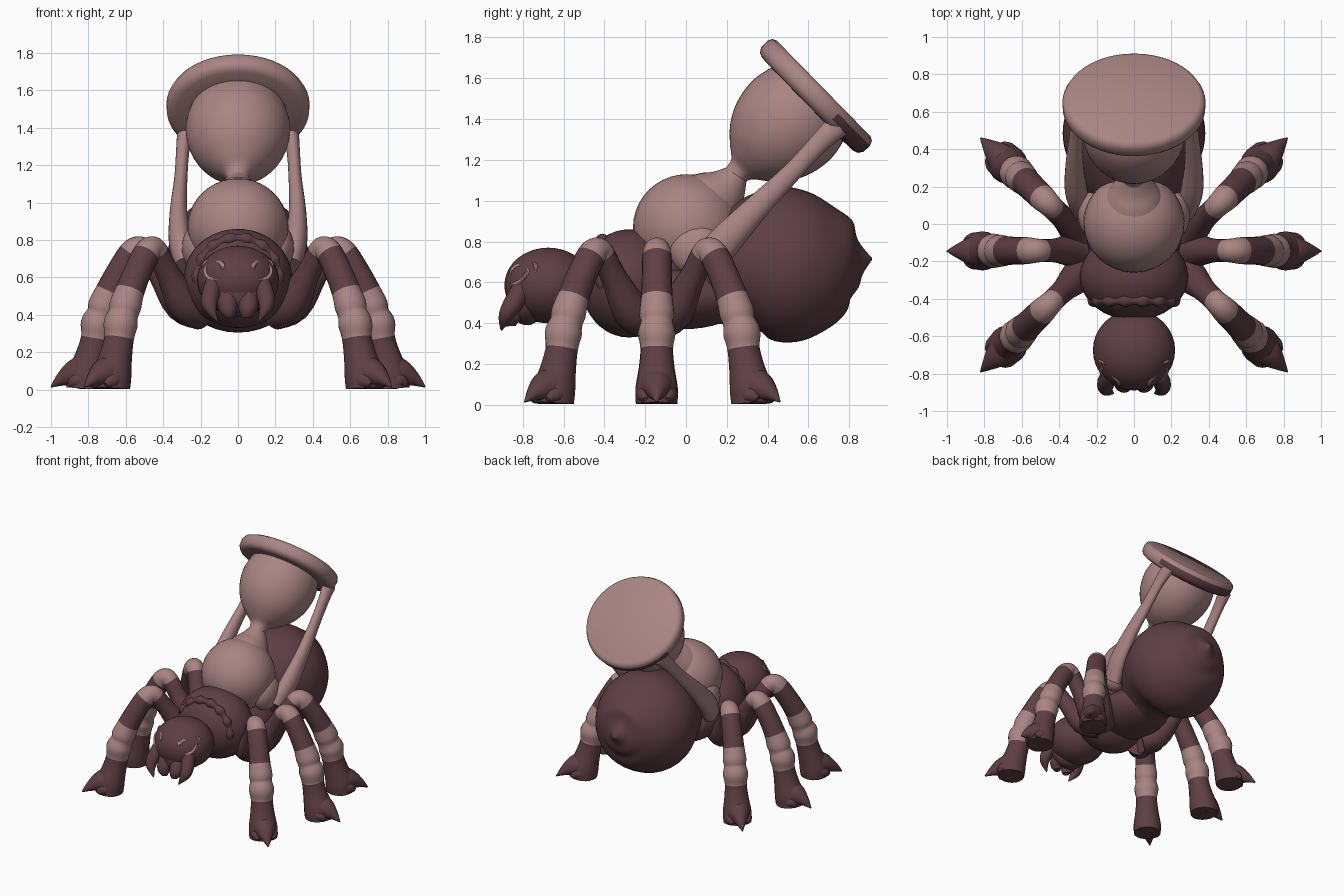
import bpy, bmesh, math
from mathutils import Vector

cube = bpy.data.objects.get("Cube")
if cube:
    bpy.data.objects.remove(cube)


def material(name, rgb):
    m = bpy.data.materials.new(name)
    m.use_nodes = True
    m.diffuse_color = (*rgb, 1)
    m.node_tree.nodes["Principled BSDF"].inputs["Base Color"].default_value = (*rgb, 1)
    return m


MATS = [material("dark_maroon", (0.112, 0.049, 0.058)),
        material("dusty_rose", (0.40, 0.235, 0.228))]
DARK, ROSE = 0, 1
X = Vector((1, 0, 0))
parts = []


def finish(bm, name):
    bmesh.ops.recalc_face_normals(bm, faces=bm.faces)
    me = bpy.data.meshes.new(name)
    bm.to_mesh(me)
    bm.free()
    for m in MATS:
        me.materials.append(m)
    ob = bpy.data.objects.new(name, me)
    bpy.context.collection.objects.link(ob)
    parts.append(ob)
    return ob


def ellipsoid(name, center, radii, color):
    bm = bmesh.new()
    bmesh.ops.create_uvsphere(bm, u_segments=32, v_segments=20, radius=1)
    for f in bm.faces:
        f.material_index = color
    ob = finish(bm, name)
    ob.location, ob.scale = center, radii


def spline(a, b, c, d, t):
    return 0.5 * (2 * b + (c - a) * t + (2 * a - 5 * b + 4 * c - d) * t * t
                  + (3 * b - a - 3 * c + d) * t ** 3)


def tube(name, pts, radii, color, side=X, steps=4, sides=24, flat=1.0):
    """Sweep oval rings along a path; color is one index or one per segment."""
    pts = [Vector(p) for p in pts]
    n = len(pts) - 1
    colors = [color] * n if isinstance(color, int) else color
    path, rad, cols = [], [], []
    for i in range(n):
        k = (max(i - 1, 0), i, i + 1, min(i + 2, n))
        for j in range(steps):
            path.append(spline(*[pts[q] for q in k], j / steps))
            rad.append(max(spline(*[radii[q] for q in k], j / steps), 0.002))
            cols.append(colors[i])
    path.append(pts[-1])
    rad.append(radii[-1])
    bm = bmesh.new()
    rings = []
    for i, p in enumerate(path):
        t = (path[min(i + 1, len(path) - 1)] - path[max(i - 1, 0)]).normalized()
        up = t.cross(side).normalized() * flat
        ring = []
        for s in range(sides):
            a = math.tau * s / sides
            v = p + rad[i] * (side * math.cos(a) + up * math.sin(a))
            v.z = max(v.z, 0.004)
            ring.append(bm.verts.new(v))
        rings.append(ring)
    for i in range(len(rings) - 1):
        for s in range(sides):
            r = (s + 1) % sides
            f = bm.faces.new((rings[i][s], rings[i][r], rings[i + 1][r], rings[i + 1][s]))
            f.material_index = cols[i]
    for ring, c in ((rings[0], cols[0]), (rings[-1], cols[-1])):
        bm.faces.new(ring).material_index = c
    return finish(bm, name)


# Body: head, thorax, waist and pointed abdomen
HEAD, HEAD_R = Vector((0, -0.675, 0.585)), Vector((0.22, 0.215, 0.185))
ellipsoid("head", HEAD, HEAD_R, DARK)
ellipsoid("muzzle", (0, -0.78, 0.52), (0.15, 0.095, 0.13), DARK)
ellipsoid("thorax", (0, -0.28, 0.595), (0.29, 0.235, 0.265), DARK)
ellipsoid("waist", (0, -0.02, 0.53), (0.26, 0.33, 0.16), DARK)
abdomen = [(0.0, 0.50, 0.13), (0.1, 0.56, 0.19), (0.2, 0.62, 0.27), (0.3, 0.66, 0.33),
           (0.42, 0.68, 0.375), (0.55, 0.69, 0.375), (0.68, 0.70, 0.32),
           (0.78, 0.71, 0.235), (0.83, 0.71, 0.155), (0.86, 0.712, 0.075), (0.912, 0.715, 0.004)]
tube("abdomen", [(0, y, z) for y, z, r in abdomen], [r for y, z, r in abdomen], DARK, sides=40)

# Ragged collar ridge behind the head
angles = [math.radians(-100 + 12.5 * i) for i in range(17)]
tube("collar_ridge", [(0.215 * math.sin(a), -0.41, 0.60 + 0.21 * math.cos(a)) for a in angles],
     [0.02 + 0.014 * (i % 2) for i in range(17)], DARK, side=Vector((0, 1, 0)), sides=12)

# Hourglass: lower bulb, neck, upper bulb and end disc along a leaning axis
ellipsoid("lower_bulb", (0, 0.005, 0.868), (0.27, 0.265, 0.262), ROSE)
tube("neck", [(0, 0.02, 0.90), (0, 0.09, 0.965), (0, 0.15, 1.02), (0, 0.20, 1.068), (0, 0.25, 1.13)],
     [0.235, 0.19, 0.15, 0.107, 0.058], ROSE, sides=32)
origin, axis = Vector((0, 0.235, 1.12)), Vector((0, 0.715, 0.70)).normalized()


def lathe(name, profile, color, steps, flat):
    return tube(name, [origin + axis * h for h, r in profile],
                [r for h, r in profile], color, steps=steps, sides=48, flat=flat)


lathe("upper_bulb", [(0, 0.06), (0.05, 0.072), (0.1, 0.135), (0.17, 0.205), (0.26, 0.255),
                     (0.36, 0.278), (0.44, 0.275), (0.54, 0.25)], ROSE, 4, 0.97)
disc = lathe("end_disc", [(0.502, 0.25), (0.504, 0.335), (0.514, 0.365), (0.537, 0.381),
                          (0.58, 0.383), (0.604, 0.372), (0.615, 0.35)], ROSE, 1, 0.94)
for f in disc.data.polygons:
    if f.center.y > 0.74 and f.normal.dot(axis) < 0.3:
        f.material_index = DARK

# Eye markings, as (sideways, upward) offsets from the middle of the head
MARKS = {"outer_eye": [(0.165, 0.09), (0.178, 0.06), (0.172, 0.03), (0.15, 0.008), (0.115, 0.002)],
         "inner_eye": [(0.12, 0.098), (0.095, 0.095), (0.08, 0.075), (0.09, 0.055)],
         "temple": [(0.155, 0.115), (0.178, 0.095), (0.195, 0.065)]}

# Paired parts: pillars, fangs, eye markings
for s, tag in ((1, "left"), (-1, "right")):
    tube(f"{tag}_pillar",
         [(s * 0.28, 0.08, 0.66), (s * 0.31, 0.18, 0.79), (s * 0.318, 0.34, 0.96),
          (s * 0.305, 0.52, 1.14), (s * 0.295, 0.65, 1.28), (s * 0.28, 0.745, 1.37)],
         [0.055, 0.06, 0.046, 0.035, 0.036, 0.046], ROSE, flat=1.35)
    ellipsoid(f"{tag}_pillar_foot", (s * 0.21, 0.05, 0.76), (0.09, 0.13, 0.13), ROSE)
    tube(f"{tag}_fang", [(s * 0.12, -0.79, 0.59), (s * 0.148, -0.845, 0.50),
                         (s * 0.15, -0.885, 0.43), (s * 0.11, -0.905, 0.365)],
         [0.05, 0.048, 0.035, 0.004], DARK)
    tube(f"{tag}_lip", [(s * 0.05, -0.81, 0.50), (s * 0.055, -0.855, 0.43), (s * 0.045, -0.86, 0.385)],
         [0.06, 0.05, 0.025], DARK)
    for label, marks in MARKS.items():
        pts = []
        for x, z in marks:
            y = -HEAD_R.y * math.sqrt(1 - (x / HEAD_R.x) ** 2 - (z / HEAD_R.z) ** 2)
            pts.append(HEAD + Vector((s * x, y, z)) * 0.985)
        tube(f"{tag}_{label}_marking", pts, [0.004] + [0.012] * (len(pts) - 2) + [0.004],
             ROSE, side=Vector((0, 1, 0)), sides=8)

# Legs: share of reach, height, thickness and colour of the section that follows
LEG = [(0.0, 0.42, 0.10, DARK), (0.14, 0.46, 0.095, DARK), (0.28, 0.62, 0.065, DARK),
       (0.375, 0.735, 0.062, ROSE), (0.42, 0.755, 0.066, ROSE), (0.47, 0.725, 0.072, DARK),
       (0.55, 0.62, 0.074, DARK), (0.61, 0.525, 0.078, ROSE), (0.648, 0.45, 0.086, ROSE),
       (0.665, 0.405, 0.08, ROSE), (0.69, 0.35, 0.092, ROSE), (0.703, 0.275, 0.08, DARK),
       (0.73, 0.18, 0.088, DARK), (0.762, 0.08, 0.104, DARK), (0.772, 0.005, 0.102, DARK)]
REACH = {"front": ((0.20, -0.18), (0.82, -0.79)),
         "middle": ((0.19, -0.14), (1.0, -0.145)),
         "rear": ((0.20, -0.14), (0.82, 0.46))}
for s, tag in ((1, "left"), (-1, "right")):
    for pos, (root, tip) in REACH.items():
        a, b = Vector((s * root[0], root[1], 0)), Vector((s * tip[0], tip[1], 0))
        d = (b - a).normalized()
        across = Vector((-d.y, d.x, 0))

        def at(f, z, off=0):
            return a.lerp(b, f) + across * off + Vector((0, 0, z))

        tube(f"{tag}_{pos}_leg", [at(f, z) for f, z, r, c in LEG], [r for f, z, r, c in LEG],
             [c for f, z, r, c in LEG[:-1]], side=across, sides=20)
        tube(f"{tag}_{pos}_claw", [at(0.76, 0.10), at(0.85, 0.085), at(0.93, 0.055), at(1.0, 0.015)],
             [0.098, 0.074, 0.038, 0.004], DARK, side=across, sides=16)
        for k, edge in ((1, "a"), (-1, "b")):
            tube(f"{tag}_{pos}_side_toe_{edge}",
                 [at(0.77, 0.055, k * 0.045), at(0.84, 0.045, k * 0.056), at(0.88, 0.025, k * 0.056)],
                 [0.055, 0.04, 0.014], DARK, side=across, sides=12)

# Smooth shading with crisp edges kept
bpy.ops.object.select_all(action="DESELECT")
for ob in parts:
    ob.select_set(True)
bpy.context.view_layer.objects.active = parts[0]
bpy.ops.object.shade_smooth_by_angle(angle=math.radians(40))
